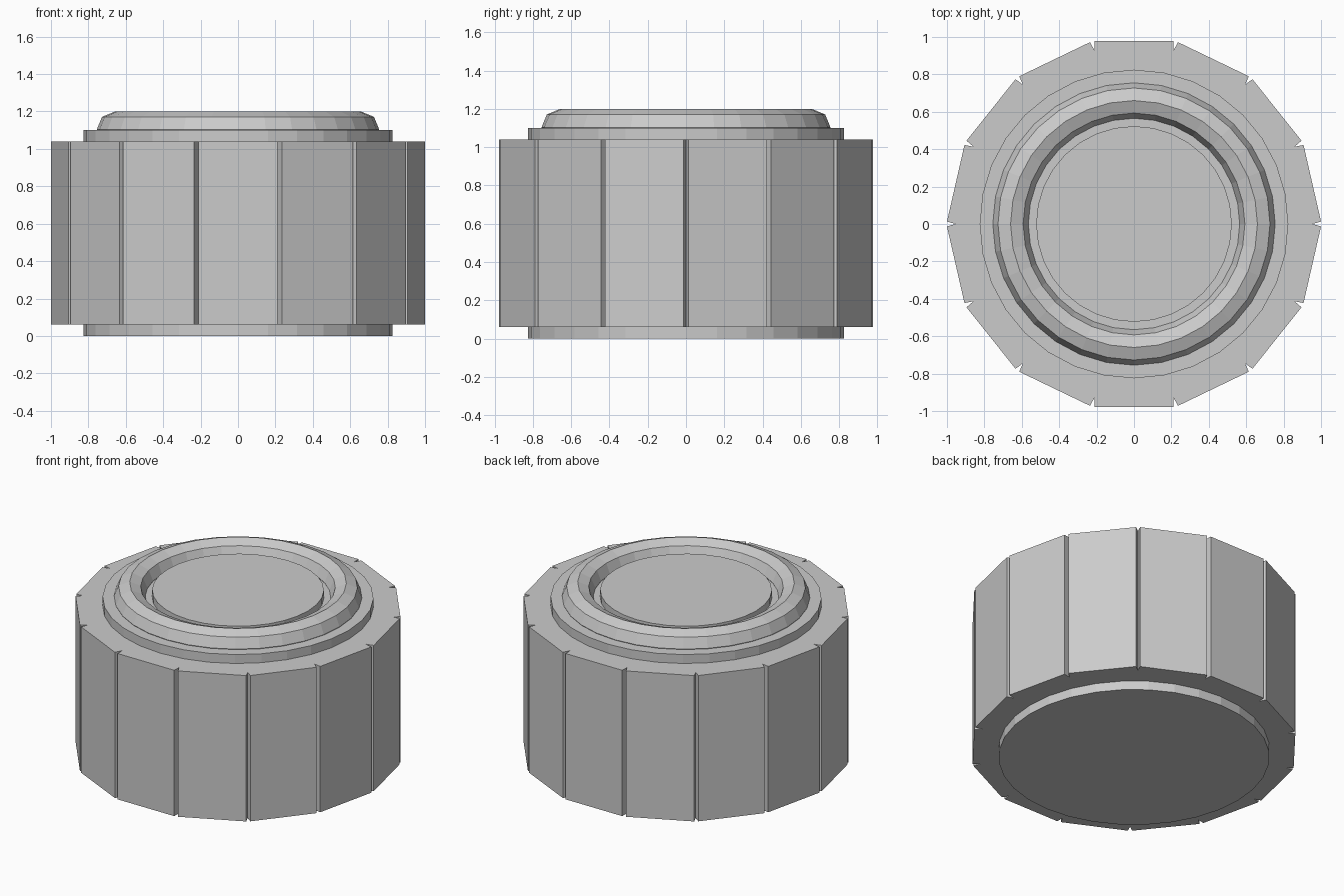
import bpy
import bmesh
from math import tau
from mathutils import Vector, Matrix

old = bpy.data.objects.get("Cube")
if old:
    bpy.data.objects.remove(old, do_unlink=True)

GREY = (0.6, 0.6, 0.6, 1)
grey = bpy.data.materials.new("plain grey")
grey.use_nodes = True
grey.diffuse_color = GREY
grey.node_tree.nodes["Principled BSDF"].inputs["Base Color"].default_value = GREY

SEGMENTS = 32
GRIPS = 14


def polar(radius, angle):
    return Matrix.Rotation(angle, 3, "Z") @ Vector((radius, 0, 0))


def prism(name, outline, bottom, top):
    """Extrude a flat outline between two heights."""
    bm = bmesh.new()
    face = bm.faces.new([bm.verts.new((p.x, p.y, bottom)) for p in outline])
    lifted = bmesh.ops.extrude_face_region(bm, geom=[face], use_keep_orig=True)["geom"]
    verts = [g for g in lifted if isinstance(g, bmesh.types.BMVert)]
    bmesh.ops.translate(bm, verts=verts, vec=(0, 0, top - bottom))
    bmesh.ops.recalc_face_normals(bm, faces=bm.faces)
    mesh = bpy.data.meshes.new(name)
    bm.to_mesh(mesh)
    bm.free()
    mesh.materials.append(grey)
    obj = bpy.data.objects.new(name, mesh)
    bpy.context.collection.objects.link(obj)
    return obj


def circle(radius):
    return [polar(radius, tau * i / SEGMENTS) for i in range(SEGMENTS)]


# Fourteen-sided grip with a narrow V groove at each corner
corners = [polar(1.003, tau * i / GRIPS) for i in range(GRIPS)]
outline = []
for i, corner in enumerate(corners):
    before = (corners[i - 1] - corner).normalized()
    after = (corners[(i + 1) % GRIPS] - corner).normalized()
    outline += [corner + before * 0.013, corner * 0.95, corner + after * 0.013]
prism("grip_ring", outline, 0.06, 1.04)

# Round core showing above and below the grip
prism("core", circle(0.825), 0, 1.10)

# Raised disc inside the rim
prism("centre_disc", circle(0.523), 1.09, 1.15)

# Faceted rim half sunk in the core
bpy.ops.mesh.primitive_torus_add(
    major_segments=SEGMENTS, minor_segments=8,
    major_radius=0.66, minor_radius=0.095, location=(0, 0, 1.104))
rim = bpy.context.object
rim.name = "top_rim"
rim.data.materials.append(grey)
rim.data.polygons.foreach_set("use_smooth", [False] * len(rim.data.polygons))
